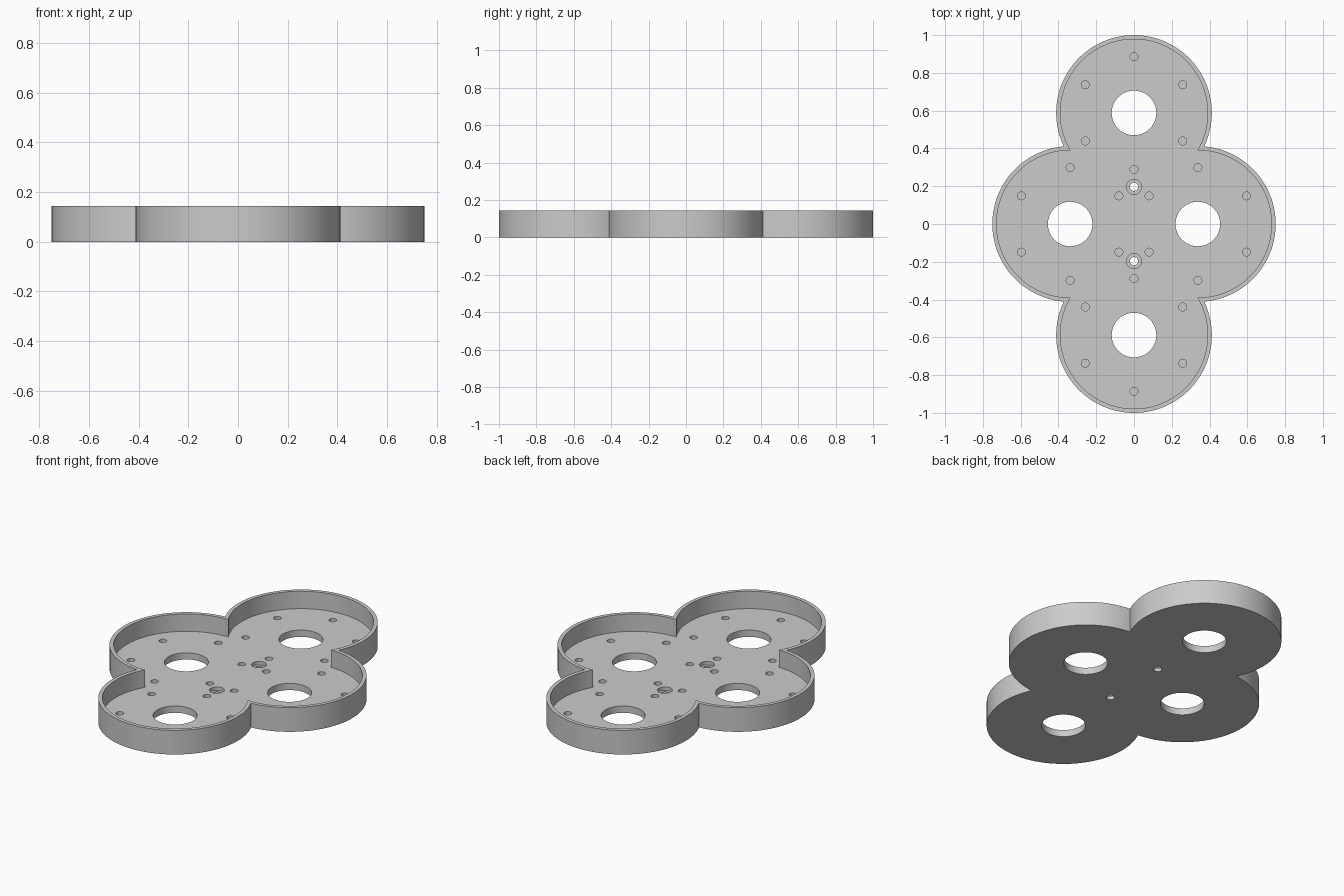
import bpy, bmesh
from math import sin, cos, pi, sqrt, atan2, radians

if "Cube" in bpy.data.objects:
    bpy.data.objects.remove(bpy.data.objects["Cube"])

HEIGHT, FLOOR = 0.143, 0.04
OUTER, INNER = 0.412, 0.39
LOBE_X, LOBE_Y = 0.338, 0.588
LOBES = [(LOBE_X, 0), (0, LOBE_Y), (-LOBE_X, 0), (0, -LOBE_Y)]
SCREWS = [(0, 0.197), (0, -0.197)]


def circle(x, y, r, n):
    return [(x + r * cos(2 * pi * i / n), y + r * sin(2 * pi * i / n)) for i in range(n)]


def lobed_outline(r, n=72):
    """Outline of four overlapping circles, one arc per lobe."""
    d = sqrt(LOBE_X ** 2 + LOBE_Y ** 2)
    h = sqrt(r * r - d * d / 4)
    cx, cy = LOBE_X / 2 + h * LOBE_Y / d, LOBE_Y / 2 + h * LOBE_X / d  # notch corner
    half_side = atan2(cy, cx - LOBE_X)
    half_end = atan2(cx, cy - LOBE_Y)
    pts = []
    for k, (x, y) in enumerate(LOBES):
        half = half_end if k % 2 else half_side
        for i in range(n):
            a = k * pi / 2 + half * (2 * i / n - 1)
            pts.append((x + r * cos(a), y + r * sin(a)))
    return pts


def prisms(name, outlines):
    """One object holding an upright prism per (points, z0, z1)."""
    bm = bmesh.new()
    for pts, z0, z1 in outlines:
        low = [bm.verts.new((x, y, z0)) for x, y in pts]
        top = [bm.verts.new((x, y, z1)) for x, y in pts]
        bm.faces.new(low[::-1])
        bm.faces.new(top)
        for i in range(len(pts)):
            j = (i + 1) % len(pts)
            bm.faces.new((low[i], low[j], top[j], top[i]))
    mesh = bpy.data.meshes.new(name)
    bm.to_mesh(mesh)
    bm.free()
    obj = bpy.data.objects.new(name, mesh)
    bpy.context.collection.objects.link(obj)
    return obj


# Tray body
tray = prisms("lobed_tray", [(lobed_outline(OUTER), 0, HEIGHT)])

# Cavity, through holes, and shallow recesses in the floor
through = [(circle(x, y, 0.118, 64), -0.1, 0.3) for x, y in LOBES]
through += [(circle(x, y, 0.022, 32), -0.1, 0.3) for x, y in SCREWS]
recesses = [(circle(x, y, 0.04, 32), 0.02, 0.1) for x, y in SCREWS]
for x, y in LOBES:
    for k in range(6):
        a = radians(30 + 60 * k)
        recesses.append((circle(x + 0.298 * cos(a), y + 0.298 * sin(a), 0.021, 24), 0.02, 0.1))

cutters = [
    prisms("cavity_cutter", [(lobed_outline(INNER), FLOOR, 0.3)]),
    prisms("recess_cutter", recesses),
    prisms("through_hole_cutter", through),
]
bpy.context.view_layer.objects.active = tray
tray.select_set(True)
for cutter in cutters:
    mod = tray.modifiers.new(cutter.name, "BOOLEAN")
    mod.operation = "DIFFERENCE"
    mod.solver = "EXACT"
    mod.object = cutter
    bpy.ops.object.modifier_apply(modifier=mod.name)
    bpy.data.objects.remove(cutter)

# Plain grey finish
grey = bpy.data.materials.new("light_grey")
grey.use_nodes = True
color = (0.6, 0.6, 0.6, 1)
grey.diffuse_color = color
grey.node_tree.nodes["Principled BSDF"].inputs["Base Color"].default_value = color
tray.data.materials.clear()
tray.data.materials.append(grey)
for poly in tray.data.polygons:
    poly.material_index = 0

bpy.ops.object.shade_smooth_by_angle(angle=radians(30))
